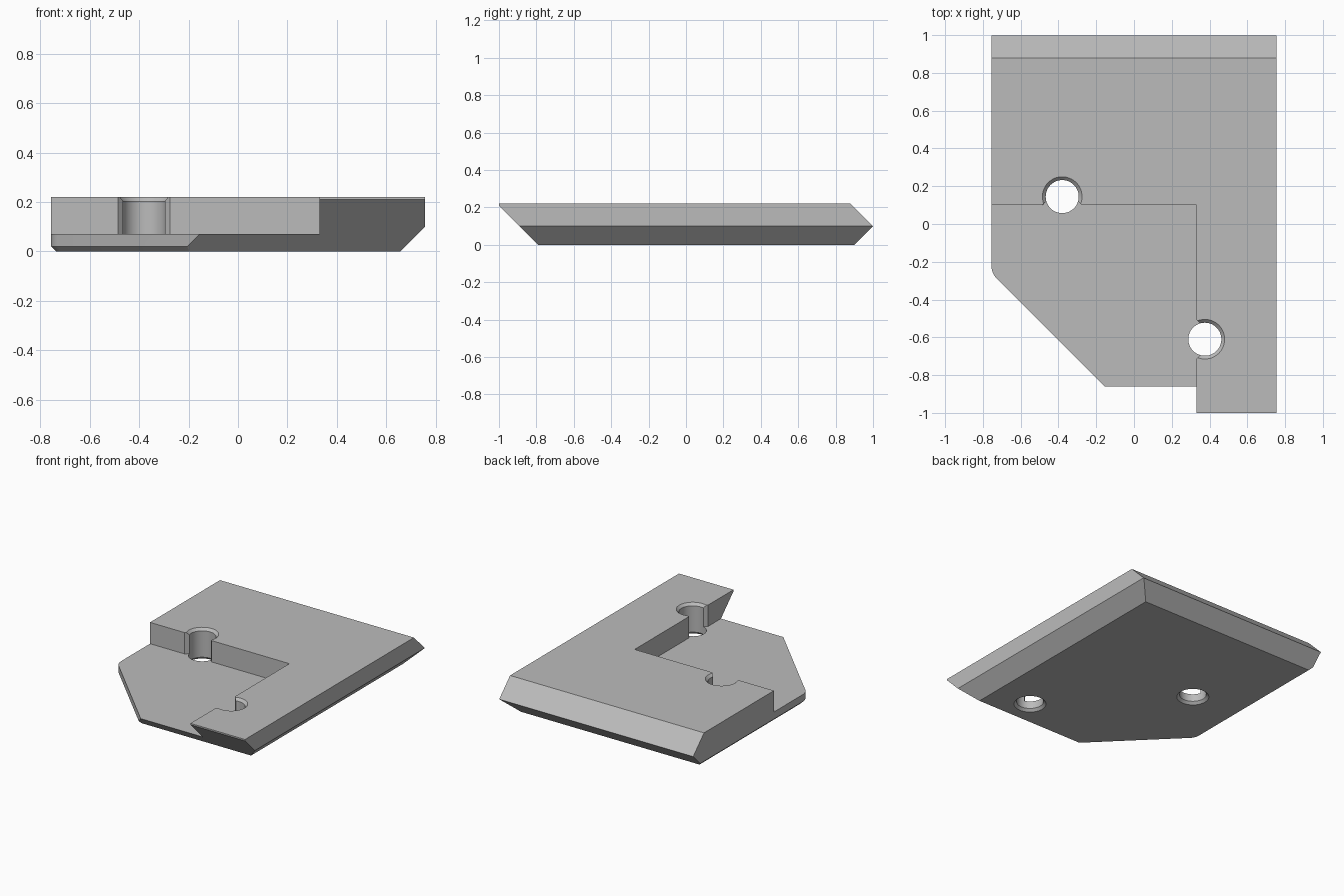
import bpy, bmesh, math
from mathutils import Vector

cube = bpy.data.objects.get("Cube")
if cube:
    bpy.data.objects.remove(cube, do_unlink=True)

HEIGHT, STEP_Z = 0.22, 0.07
HALF_X = 0.755
HOLES = [(-0.38, 0.145), (0.375, -0.61)]

grey = bpy.data.materials.new("plain_grey")
grey.use_nodes = True
colour = (0.5, 0.5, 0.5, 1)
grey.diffuse_color = colour
grey.node_tree.nodes["Principled BSDF"].inputs["Base Color"].default_value = colour


def add_object(name, bm):
    bmesh.ops.recalc_face_normals(bm, faces=bm.faces)
    mesh = bpy.data.meshes.new(name)
    bm.to_mesh(mesh)
    bm.free()
    mesh.materials.append(grey)
    obj = bpy.data.objects.new(name, mesh)
    bpy.context.collection.objects.link(obj)
    return obj


def slice_off(bm, point, normal):
    """Remove everything on the outer side of a plane and cap the cut."""
    geom = bm.verts[:] + bm.edges[:] + bm.faces[:]
    bmesh.ops.bisect_plane(bm, geom=geom, plane_co=point, plane_no=normal,
                           clear_outer=True, dist=1e-6)
    bmesh.ops.holes_fill(bm, edges=[e for e in bm.edges if e.is_boundary])


def cut(target, cutter):
    cutter.hide_render = True
    mod = target.modifiers.new("cut", "BOOLEAN")
    mod.operation, mod.solver, mod.object = "DIFFERENCE", "EXACT", cutter
    bpy.context.view_layer.objects.active = target
    bpy.ops.object.modifier_apply(modifier=mod.name)
    bpy.data.objects.remove(cutter, do_unlink=True)


# Plate body: a block trimmed by its sloping edges
bm = bmesh.new()
bmesh.ops.create_cube(bm, size=1)
for v in bm.verts:
    v.co = (v.co.x * 2 * HALF_X, v.co.y * 2, (v.co.z + 0.5) * HEIGHT)
slice_off(bm, (0, -1, 0.21), (0, -1, -1))         # front undercut
slice_off(bm, (0, 1, 0.1), (0, 1, -1))            # back lower bevel
slice_off(bm, (0, 1, 0.098), (0, 1, 1))           # back upper bevel
slice_off(bm, (HALF_X, 0, 0.1), (1, 0, -1))       # left lower bevel

# Rounded corner running into the diagonal edge, with a small lower bevel
centre, radius, steps = Vector((-0.655, -0.219, 0.02)), 0.1, 6
for k in range(steps + 1):
    angle = math.pi + math.pi / 4 * k / steps
    out = Vector((math.cos(angle), math.sin(angle), 0))
    if k:
        slice_off(bm, centre + out * radius, out)
    slice_off(bm, centre + out * radius, out - Vector((0, 0, 1)))
plate = add_object("mounting_plate", bm)

# Recessed step with flared openings into both holes
(ax, ay), (bx, by) = HOLES
wide, narrow, wall_y, wall_x, deep = 0.105, 0.083, 0.1, 0.33, 0.022
outline = [(-1, wall_y), (ax - wide, wall_y), (ax - narrow, wall_y + deep),
           (ax + narrow, wall_y + deep), (ax + wide, wall_y), (wall_x, wall_y),
           (wall_x, by + wide), (wall_x + deep, by + narrow),
           (wall_x + deep, by - narrow), (wall_x, by - wide),
           (wall_x, -1.2), (-1, -1.2)]
bm = bmesh.new()
face = bm.faces.new([bm.verts.new((x, y, STEP_Z)) for x, y in outline])
top = bmesh.ops.extrude_face_region(bm, geom=[face])["geom"]
bmesh.ops.translate(bm, vec=(0, 0, 0.3),
                    verts=[v for v in top if isinstance(v, bmesh.types.BMVert)])
cut(plate, add_object("step_cutter", bm))

# Bolt holes, countersunk at both ends
SIDES, BORE, SINK, OVER = 48, 0.0875, 0.0175, 0.02
profile = [(BORE + SINK + OVER, -OVER), (BORE, SINK),
           (BORE, HEIGHT - SINK), (BORE + SINK + OVER, HEIGHT + OVER)]
for hx, hy in HOLES:
    bm = bmesh.new()
    rings = [[bm.verts.new((hx + r * math.cos(math.tau * i / SIDES),
                            hy + r * math.sin(math.tau * i / SIDES), z))
              for i in range(SIDES)] for r, z in profile]
    for low, high in zip(rings, rings[1:]):
        for i in range(SIDES):
            j = (i + 1) % SIDES
            bm.faces.new((low[i], low[j], high[j], high[i]))
    bm.faces.new(rings[0])
    bm.faces.new(rings[-1])
    cut(plate, add_object("hole_cutter", bm))

# Smooth bores and corner, crisp edges elsewhere
bpy.ops.object.select_all(action="DESELECT")
plate.select_set(True)
bpy.context.view_layer.objects.active = plate
bpy.ops.object.shade_smooth_by_angle(angle=math.radians(25))
